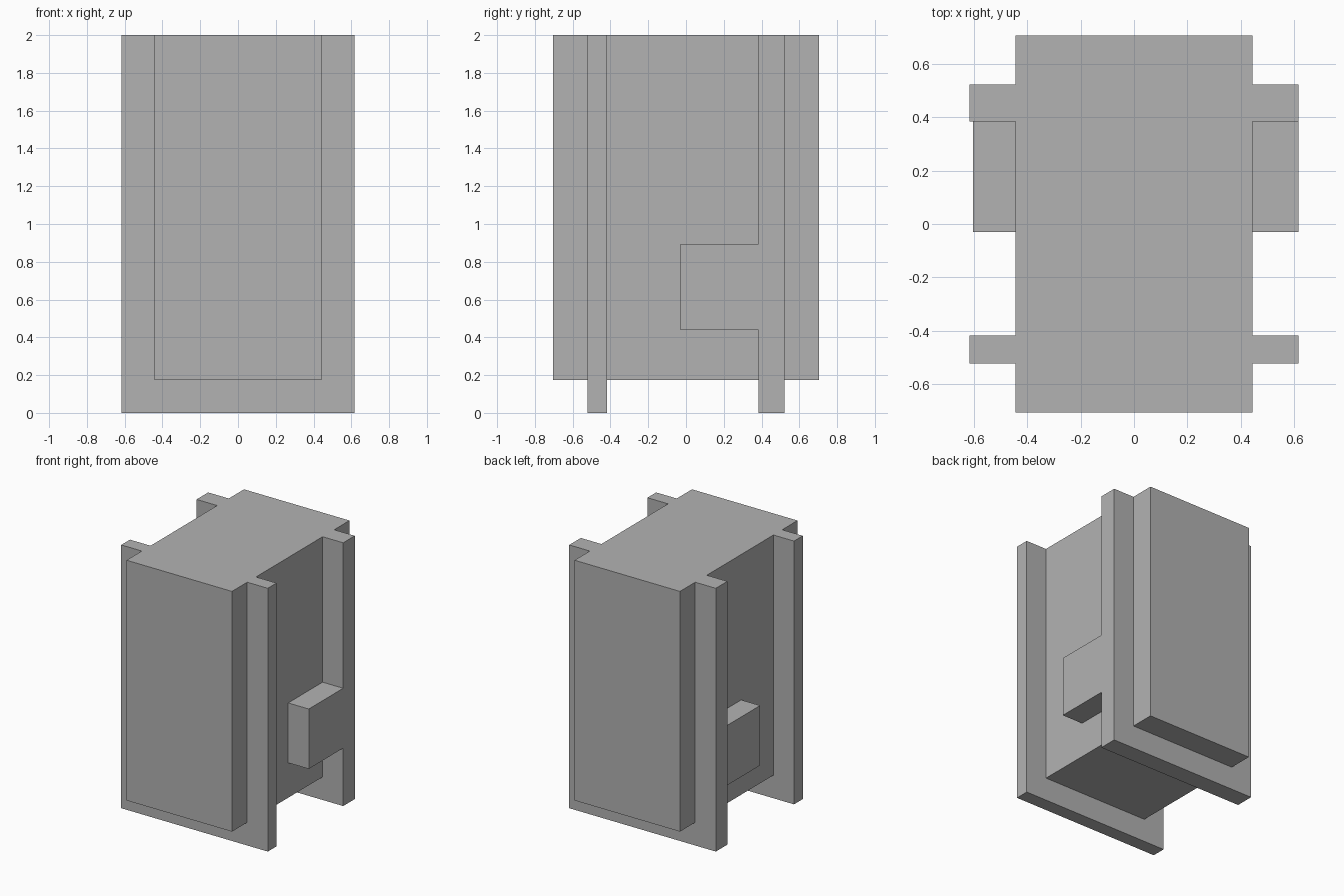
import bpy
import bmesh

default = bpy.data.objects.get("Cube")
if default:
    bpy.data.objects.remove(default, do_unlink=True)

# One flat grey
grey = bpy.data.materials.new("plain grey")
grey.use_nodes = True
colour = (0.448, 0.448, 0.448, 1)
grey.diffuse_color = colour
grey.node_tree.nodes["Principled BSDF"].inputs["Base Color"].default_value = colour


def box(name, x, y, z):
    """Box spanning the given (low, high) ranges."""
    bm = bmesh.new()
    bmesh.ops.create_cube(bm, size=1)
    for v in bm.verts:
        v.co = [r[0] if c < 0 else r[1] for c, r in zip(v.co, (x, y, z))]
    mesh = bpy.data.meshes.new(name)
    bm.to_mesh(mesh)
    bm.free()
    mesh.materials.append(grey)
    obj = bpy.data.objects.new(name, mesh)
    bpy.context.collection.objects.link(obj)
    return obj


core, wide = 0.443, 0.616
top, base = 2.0, 0.175
back_y = (0.383, 0.522)
block_y, block_z = (-0.03, 0.45), (0.44, 0.895)

# Main body, raised above the ground
housing = box("housing", (-core, core), (-0.705, 0.705), (base, top))

# Wide plates through the body, reaching the ground, and side blocks
parts = [
    box("front_plate", (-wide, wide), (-0.522, -0.417), (0, top)),
    box("back_plate", (-wide, wide), back_y, (0, top)),
    box("left_block", (0.3, wide), block_y, block_z),
    box("right_block", (-0.602, -0.3), block_y, block_z),
]

# Fuse everything into one clean solid
for part in parts:
    union = housing.modifiers.new("join " + part.name, "BOOLEAN")
    union.operation = "UNION"
    union.solver = "EXACT"
    union.object = part
clean = housing.modifiers.new("merge flat faces", "DECIMATE")
clean.decimate_type = "DISSOLVE"
clean.angle_limit = 0.02

bpy.context.view_layer.update()
evaluated = housing.evaluated_get(bpy.context.evaluated_depsgraph_get())
solid = bpy.data.meshes.new_from_object(evaluated)
housing.modifiers.clear()
housing.data = solid
for part in parts:
    bpy.data.objects.remove(part, do_unlink=True)
